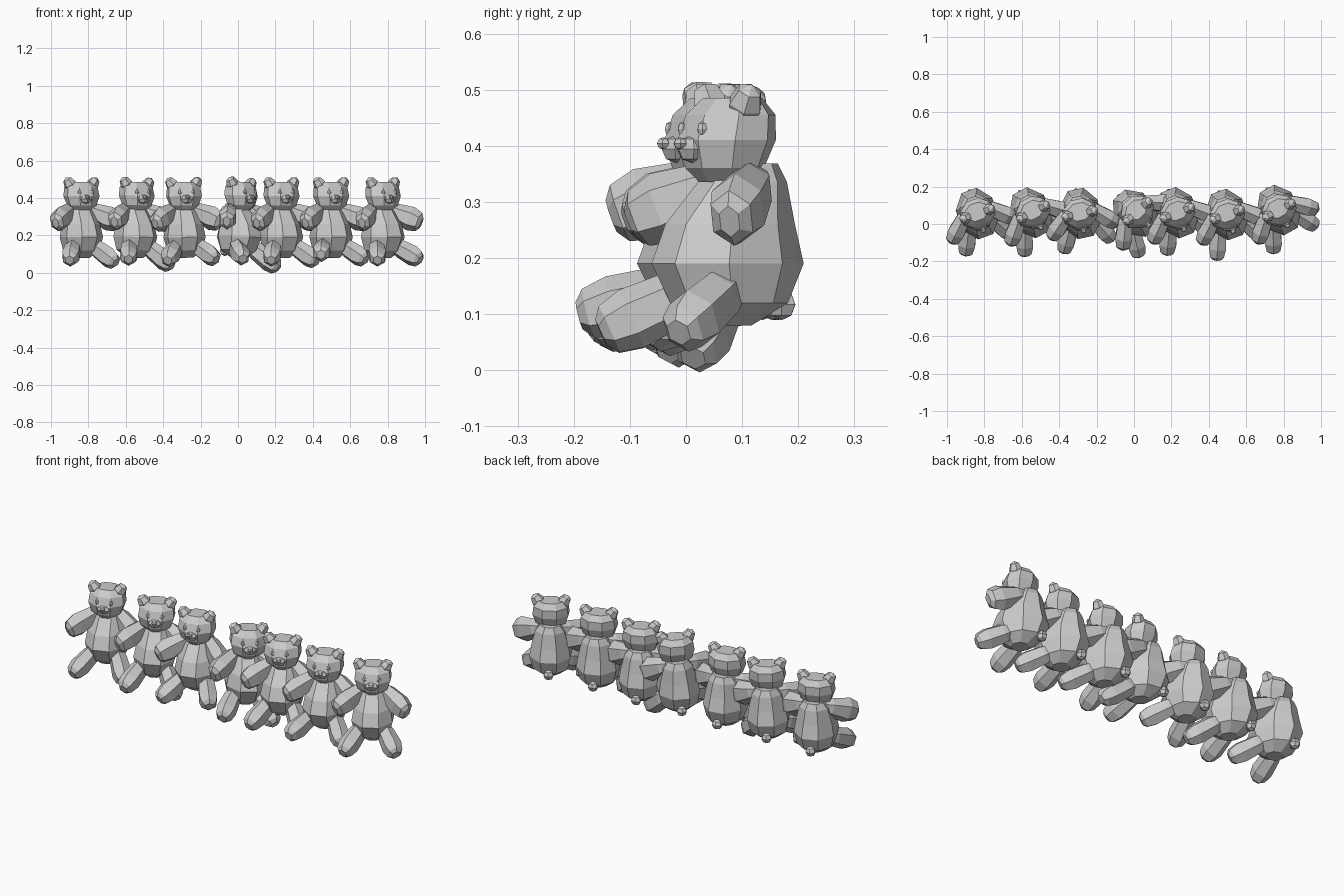
import bpy, bmesh
from math import sin, cos, pi, radians
from mathutils import Matrix, Vector

if "Cube" in bpy.data.objects:
    bpy.data.objects.remove(bpy.data.objects["Cube"])


def loft(name, rings, n=8):
    """Closed faceted tube; each ring is (y, z, rx, ry)."""
    bm = bmesh.new()
    rows = []
    for y, z, rx, ry in rings:
        rows.append([bm.verts.new((rx * cos((i + .5) * 2 * pi / n),
                                   y + ry * sin((i + .5) * 2 * pi / n), z)) for i in range(n)])
    for a, b in zip(rows, rows[1:]):
        for i in range(n):
            j = (i + 1) % n
            bm.faces.new((a[i], a[j], b[j], b[i]))
    bm.faces.new(rows[0])
    bm.faces.new(rows[-1])
    bmesh.ops.recalc_face_normals(bm, faces=bm.faces)
    me = bpy.data.meshes.new(name)
    bm.to_mesh(me)
    bm.free()
    return me


def ball(name, u=6, v=4):
    bm = bmesh.new()
    bmesh.ops.create_uvsphere(bm, u_segments=u, v_segments=v, radius=1)
    me = bpy.data.meshes.new(name)
    bm.to_mesh(me)
    bm.free()
    return me


def scaled(pos, size, roll=0):
    return Matrix.Translation(pos) @ Matrix.Rotation(roll, 4, 'Y') @ Matrix.Diagonal((*size, 1))


def aim(a, b):
    """Matrix that lays the unit z axis from a to b."""
    a, b = Vector(a), Vector(b)
    d = b - a
    return Matrix.Translation(a) @ d.to_track_quat('Z', 'Y').to_matrix().to_4x4() \
        @ Matrix.Diagonal((1, 1, d.length, 1))


# shared part meshes
body = loft("body", [(.02, .08, .045, .045), (.025, .12, .095, .108), (.022, .19, .112, .142),
                     (.027, .26, .1, .12), (.052, .335, .08, .08), (.062, .368, .055, .055)])
head = loft("head", [(.015, .335, .045, .045), (.016, .36, .08, .068), (.02, .41, .098, .086),
                     (.028, .455, .092, .078), (.032, .485, .066, .05)])
arm = loft("arm", [(0, 0, .026, .03), (0, .2, .042, .048), (0, .68, .052, .066),
                   (0, .92, .042, .053), (0, 1, .02, .03)], 6)
leg = loft("leg", [(0, 0, .03, .035), (0, .25, .045, .05), (0, .7, .052, .056),
                   (0, .92, .042, .045), (0, 1, .025, .025)], 6)
small = ball("small_ball")
ear = ball("ear", 6, 4)

# x, y, yaw, sideways lean, right foot drop, left foot lift
poses = [(-.83, .035, 20, 0, .015, 0), (-.54, .04, 28, 2, .03, 0),
         (-.28, .035, 12, -1, 0, 0), (.02, .04, 42, 3, .038, 0),
         (.24, .04, 22, 0, .01, 0), (.505, .03, 20, 0, 0, .03),
         (.785, .055, 29, 0, 0, 0)]

for x, y, yaw, lean, drop, lift in poses:
    base = Matrix.Translation((x, y, 0)) @ Matrix.Rotation(radians(yaw), 4, 'Z') \
        @ Matrix.Translation((0, 0, .15)) @ Matrix.Rotation(radians(lean), 4, 'Y') \
        @ Matrix.Translation((0, 0, -.15))

    def put(name, mesh, m=Matrix()):
        ob = bpy.data.objects.new(name, mesh)
        bpy.context.collection.objects.link(ob)
        ob.matrix_world = base @ m

    # torso, head and face
    put("bear_body", body)
    put("bear_head", head)
    put("bear_muzzle", small, scaled((0, -.05, .394), (.036, .028, .025)))
    put("bear_nose", small, scaled((0, -.075, .404), (.015, .012, .011)))
    put("bear_tail", small, scaled((0, .132, .117), (.028, .028, .028)))
    # paired parts
    for s, side in ((-1, "left"), (1, "right")):
        put("bear_ear_" + side, ear, scaled((s * .065, .022, .474), (.034, .032, .042), s * .6))
        put("bear_eye_" + side, small, scaled((s * .036, -.05, .43), (.011, .009, .013)))
        put("bear_arm_" + side, arm, aim((s * .045, .055, .34), (s * .182, -.075, .265)))
        dz = -drop if s > 0 else lift
        dy = .01 if s > 0 else -lift * .8
        put("bear_leg_" + side, leg, aim((s * .05, .0, .15), (s * .134, -.162 + dy, .067 + dz)))
